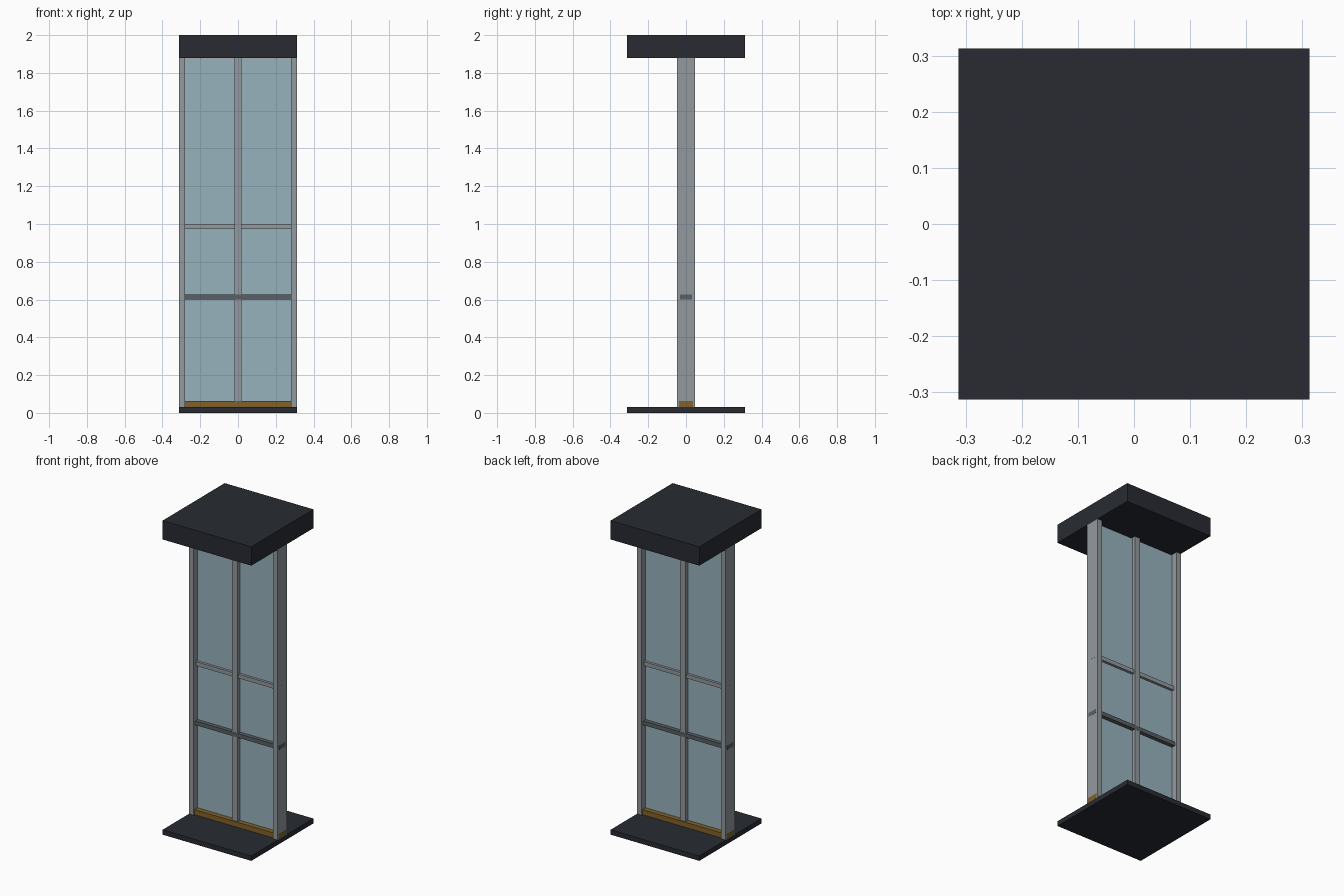
import bpy

if "Cube" in bpy.data.objects:
    bpy.data.objects.remove(bpy.data.objects["Cube"])


def material(name, rgb, alpha=1.0):
    m = bpy.data.materials.new(name)
    m.diffuse_color = (*rgb, alpha)
    m.use_nodes = True
    m.node_tree.nodes["Principled BSDF"].inputs["Base Color"].default_value = m.diffuse_color
    return m


DARK = material("dark_metal", (0.021, 0.024, 0.032))
STEEL = material("steel", (0.29, 0.32, 0.34))
GREY = material("dark_grey", (0.10, 0.115, 0.125))
BRASS = material("brass", (0.22, 0.12, 0.022))
GLASS = material("glass", (0.31, 0.45, 0.51))


def box(name, x, y, z, mat):
    """Box spanning the given (min, max) ranges."""
    bpy.ops.mesh.primitive_cube_add(
        size=1, location=[(a + b) / 2 for a, b in (x, y, z)])
    ob = bpy.context.object
    ob.name = name
    ob.scale = [b - a for a, b in (x, y, z)]
    bpy.ops.object.transform_apply(location=False, rotation=False, scale=True)
    ob.data.materials.append(mat)
    return ob


W = 0.3125          # half width of the whole model
BASE, HEAD = 0.031, 1.88

# Base plate and head block
box("base_plate", (-W, W), (-W, W), (0, BASE), DARK)
box("head_block", (-W, W), (-W, W), (HEAD, 2.0), DARK)

# Side posts
for name, side in (("left_post", -1), ("right_post", 1)):
    x = sorted((side * W, side * 0.28))
    box(name, x, (-0.047, 0.047), (BASE, HEAD), STEEL)

# Centre mullion
box("centre_mullion", (-0.019, 0.019), (-0.031, 0.031), (BASE, HEAD), STEEL)

# Cross rails run through the posts, ends just visible on the outside
E = W + 0.0006
box("upper_rail", (-E, E), (-0.023, 0.023), (0.974, 1.0), STEEL)
box("push_bar", (-E, E), (-0.032, 0.032), (0.6, 0.626), GREY)
box("door_sill", (-E, E), (-0.038, 0.038), (BASE, 0.0635), BRASS)

# Glass pane
box("glass_pane", (-0.285, 0.285), (-0.007, 0.007), (0.06, 1.876), GLASS)
